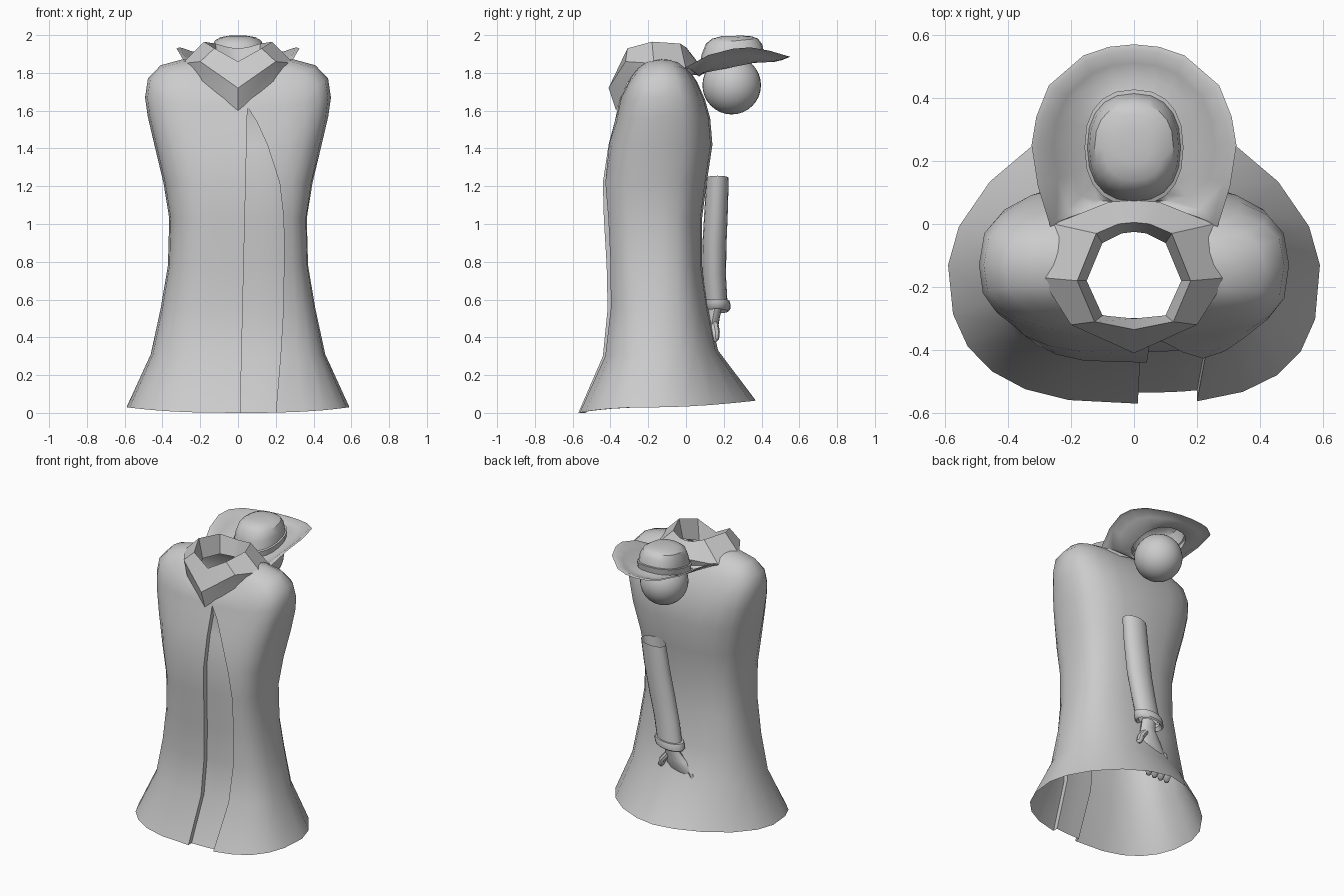
import bpy, bmesh, math
from mathutils import Vector

if "Cube" in bpy.data.objects:
    bpy.data.objects.remove(bpy.data.objects["Cube"])

grey = bpy.data.materials.new("plain_grey")
grey.diffuse_color = (0.6, 0.6, 0.6, 1)
grey.use_nodes = True
grey.node_tree.nodes["Principled BSDF"].inputs["Base Color"].default_value = grey.diffuse_color


def finish(name, bm, angle=40):
    """Turn a bmesh into a named, smooth shaded object."""
    bmesh.ops.remove_doubles(bm, verts=bm.verts, dist=0.0005)
    bmesh.ops.recalc_face_normals(bm, faces=bm.faces)
    me = bpy.data.meshes.new(name)
    bm.to_mesh(me)
    bm.free()
    ob = bpy.data.objects.new(name, me)
    bpy.context.collection.objects.link(ob)
    me.materials.append(grey)
    bpy.ops.object.select_all(action='DESELECT')
    ob.select_set(True)
    bpy.context.view_layer.objects.active = ob
    bpy.ops.object.shade_smooth_by_angle(angle=math.radians(angle))
    return ob


def loft(bm, rows, closed=True, cap_end=False):
    """Bridge rows of points with quads."""
    grid = [[bm.verts.new(p) for p in r] for r in rows]
    n = len(rows[0])
    for a, b in zip(grid, grid[1:]):
        for i in range(n if closed else n - 1):
            j = (i + 1) % n
            bm.faces.new((a[i], a[j], b[j], b[i]))
    if cap_end:
        bm.faces.new(grid[-1])


def mirrored(half):
    """Full ring from half a ring whose ends lie on x = 0."""
    return half + [(-x, y, z) for x, y, z in half[-2:0:-1]]


# Cloak rows: z front, z side, z back, half width, y front, y back,
# front roundness, back roundness, right flap x
YC = -0.13
ROWS = [
    (0, .03, .065, .59, -.57, .37, .74, 1.2, .20),
    (.3, .31, .33, .462, -.44, .17, .70, .95, .225),
    (.55, .55, .55, .41, -.415, .12, .65, .85, .24),
    (.78, .78, .78, .371, -.42, .085, .61, .8, .243),
    (1.03, 1.03, 1.03, .364, -.435, .085, .61, .8, .242),
    (1.22, 1.22, 1.22, .395, -.44, .11, .62, .78, .22),
    (1.42, 1.42, 1.42, .443, -.41, .14, .64, .75, .155),
    (1.54, 1.57, 1.56, .478, -.378, .128, .66, .72, .10),
    (1.62, 1.67, 1.66, .492, -.36, .10, .68, .7, .05),
    (1.66, 1.77, 1.75, .477, -.35, .06, .70, .7, .05),
    (1.69, 1.84, 1.81, .41, -.335, .02, .75, .75, .05),
    (1.72, 1.87, 1.83, .30, -.32, 0, .75, .85, .05),
    (1.74, 1.875, 1.83, .21, -.30, -.02, .75, .9, .05)]
SKEW = 0.03  # the right front is a little fuller than the left


def cloak_point(row, t):
    zf, zs, zb, w, yf, yb, pf, pb, _ = row
    s, c = math.sin(t), math.cos(t)
    p = pf - math.copysign(SKEW, s) if c > 0 else pb
    x = w * math.copysign(abs(s) ** p, s)
    y = YC + (yf - YC if c > 0 else yb - YC) * abs(c) ** p
    return Vector((x, y, zs + ((zf if c > 0 else zb) - zs) * c * c))


def front_angle(row, x):
    return math.asin((x / row[3]) ** (1 / (row[6] - SKEW)))


def left_edge(row):
    return 0.012 + 0.038 * min(1, row[0] / 1.62)


def spread(a, b, n):
    return [a + (b - a) * i / n for i in range(n)]


# Cloak: sheet wrapped from the right flap round the back to the left flap
rows = []
for r in ROWS:
    a, b = front_angle(r, r[8]), front_angle(r, left_edge(r)) + math.tau
    q = math.pi / 2
    angles = spread(a, q, 5) + spread(q, 3 * q, 10) + spread(3 * q, b, 6) + [b]
    rows.append([cloak_point(r, t) for t in angles])
bm = bmesh.new()
loft(bm, rows, closed=False)
finish("cloak", bm, 55)

# Recessed strip behind the front opening, with its side rims
rows = []
for r in ROWS[:9]:
    a, b = front_angle(r, left_edge(r)), front_angle(r, r[8])
    pts = [cloak_point(r, t) for t in spread(a, b, 4) + [b]]
    depth = Vector((0, 0.035 if r[0] < 1.6 else 0.005, 0))
    rows.append([pts[0]] + [p + depth for p in pts] + [pts[-1]])
bm = bmesh.new()
loft(bm, rows, closed=False)
finish("cloak_under_panel", bm, 40)

# Collar: lower edge, fold, top edge, inside
bm = bmesh.new()
loft(bm, [mirrored(h) for h in (
    [(0, -.37, 1.60), (.18, -.31, 1.75), (.285, -.17, 1.835), (.245, 0, 1.79), (.08, .05, 1.79), (0, .055, 1.79)],
    [(0, -.41, 1.72), (.20, -.32, 1.86), (.295, -.17, 1.85), (.255, 0, 1.82), (.08, .07, 1.84), (0, .075, 1.84)],
    [(0, -.335, 1.86), (.125, -.31, 1.93), (.18, -.18, 1.965), (.12, -.03, 1.955), (.05, 0, 1.935), (0, .005, 1.93)],
    [(0, -.30, 1.77), (.10, -.29, 1.79), (.15, -.18, 1.83), (.10, -.06, 1.83), (.04, -.03, 1.82), (0, -.025, 1.82)])])
finish("collar", bm, 30)

# Hat brim: outer edge blended to the crown base, sagging in between
outer = mirrored([(0, .57, 1.88), (.08, .562, 1.882), (.16, .535, 1.89), (.27, .44, 1.918), (.31, .34, 1.935),
                  (.325, .25, 1.928), (.305, .12, 1.895), (.265, -.01, 1.825), (.16, .03, 1.80),
                  (.07, .065, 1.785), (0, .07, 1.785)])
HY = 0.243


def crown_ring(rx, ry, z, slope):
    m = len(outer)
    ring = []
    for i in range(m):
        t = math.tau * i / m
        s, c = math.sin(t), math.cos(t)
        x = rx * math.copysign(abs(s) ** .85, s)
        y = ry * math.copysign(abs(c) ** .85, c)
        ring.append((x, HY + y, z + slope * y))
    return ring


base = crown_ring(.153, .178, 1.83, .2)


def blend(f, sag):
    return [Vector(a).lerp(Vector(b), f) - Vector((0, 0, sag)) for a, b in zip(outer, base)]


bm = bmesh.new()
loft(bm, [outer, blend(.13, -.007), blend(.4, .006), blend(.7, .012), base])
finish("hat_brim", bm, 60)

# Hat crown with a narrow band
bm = bmesh.new()
loft(bm, [base, crown_ring(.157, .184, 1.87, .2), crown_ring(.148, .171, 1.873, .2),
          crown_ring(.142, .160, 1.925, .17), crown_ring(.125, .138, 1.968, .10),
          crown_ring(.095, .105, 1.987, .06), crown_ring(.05, .055, 1.996, .03)], cap_end=True)
finish("hat_crown", bm, 35)

# Head ball under the hat
bm = bmesh.new()
bmesh.ops.create_uvsphere(bm, u_segments=32, v_segments=16, radius=.155)
bmesh.ops.translate(bm, verts=bm.verts, vec=(0, .242, 1.735))
finish("head_ball", bm, 60)


def tube(name, stations, sides=16, cap=False):
    """Tube of horizontal rings: (x, y, z, rx, ry)."""
    bm = bmesh.new()
    loft(bm, [[(x + rx * math.cos(math.tau * i / sides), y + ry * math.sin(math.tau * i / sides),
                z + .12 * rx * math.cos(math.tau * i / sides)) for i in range(sides)]
              for x, y, z, rx, ry in stations], cap_end=cap)
    finish(name, bm, 40)


# Sleeve open at the top, and its cuff
tube("sleeve", [(.137, .167, 1.245, .088, .059), (.115, .16, 1.08, .091, .062),
                (.08, .15, .88, .092, .064), (.045, .15, .72, .09, .062), (.018, .158, .58, .088, .062)])
tube("sleeve_cuff", [(.018, .158, .592, .085, .055), (.018, .16, .592, .102, .071), (.014, .163, .572, .106, .073),
                     (.01, .163, .547, .104, .071), (.008, .162, .538, .095, .062), (.01, .16, .56, .075, .05)])

# Hand reaching down through the back of the cloak, with four fingers and a thumb
tube("palm", [(.01, .155, .56, .05, .035), (.005, .145, .51, .055, .035), (-.02, .135, .45, .085, .035),
              (-.05, .13, .38, .10, .032), (-.06, .125, .35, .09, .02)], 12, True)
for i in range(4):
    x = -.135 + .05 * i
    tube("finger_%d" % (i + 1), [(x, .13, .38, .026, .026), (x - .03, .125, .31, .026, .026),
                                 (x - .055, .10, .25, .025, .025), (x - .065, .085, .225, .014, .014)], 8, True)
tube("thumb", [(.03, .145, .48, .026, .026), (.07, .155, .43, .025, .024),
               (.085, .155, .39, .02, .02), (.088, .153, .375, .008, .008)], 8, True)
